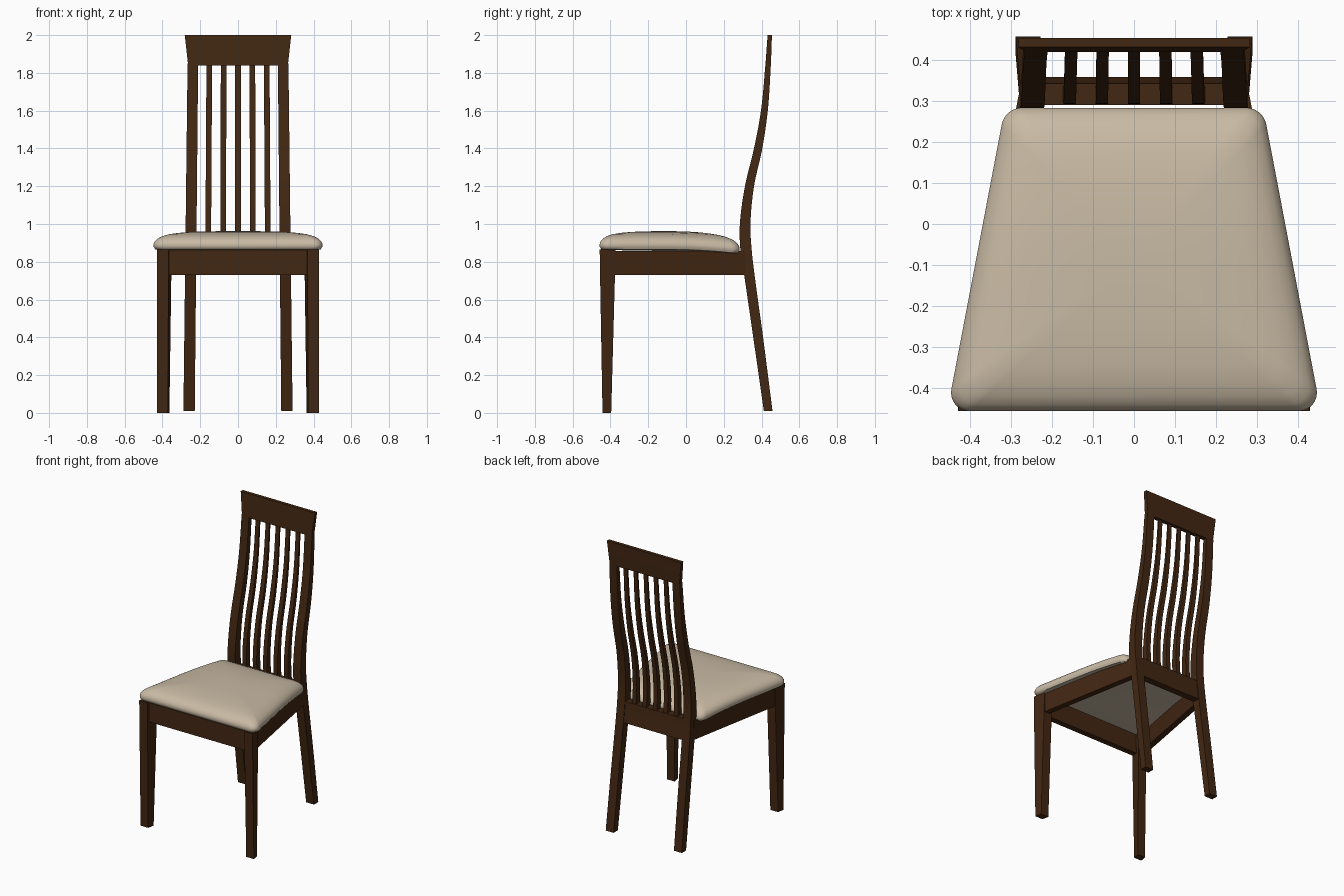
import bpy, math

if "Cube" in bpy.data.objects:
    bpy.data.objects.remove(bpy.data.objects["Cube"])


def material(name, rgb):
    m = bpy.data.materials.new(name)
    m.diffuse_color = (*rgb, 1)
    m.use_nodes = True
    m.node_tree.nodes["Principled BSDF"].inputs["Base Color"].default_value = m.diffuse_color
    return m


WOOD = material("dark wood", (0.054, 0.020, 0.006))
FABRIC = material("beige fabric", (0.58, 0.49, 0.37))


def loft(name, rings, mat, angle=30):
    """Skin a stack of equal-length closed rings, bottom to top, with end caps."""
    n = len(rings[0])
    verts = [p for r in rings for p in r]
    faces = [(k * n + i, k * n + (i + 1) % n, (k + 1) * n + (i + 1) % n, (k + 1) * n + i)
             for k in range(len(rings) - 1) for i in range(n)]
    faces += [tuple(reversed(range(n))), tuple(range(len(verts) - n, len(verts)))]
    me = bpy.data.meshes.new(name)
    me.from_pydata(verts, [], faces)
    me.materials.append(mat)
    ob = bpy.data.objects.new(name, me)
    bpy.context.collection.objects.link(ob)
    bpy.ops.object.select_all(action='DESELECT')
    ob.select_set(True)
    bpy.context.view_layer.objects.active = ob
    bpy.ops.object.shade_smooth_by_angle(angle=math.radians(angle))
    return ob


def mirror(ob):
    ob.modifiers.new("mirror", 'MIRROR')


def rect(x0, x1, y0, y1, z):
    return [(x0, y0, z), (x1, y0, z), (x1, y1, z), (x0, y1, z)]


# Side profile of the back: height, front y, rear y
PROFILE = [(0.01, 0.412, 0.458), (0.40, 0.356, 0.408), (0.73, 0.308, 0.363),
           (0.86, 0.288, 0.348), (1.0, 0.285, 0.341), (1.2, 0.312, 0.360),
           (1.4, 0.360, 0.404), (1.6, 0.397, 0.433), (1.84, 0.420, 0.449),
           (2.0, 0.432, 0.455)]


def back_y(z):
    """Smooth front and rear y of the back at height z (Catmull-Rom)."""
    k = 0
    while k < len(PROFILE) - 2 and z > PROFILE[k + 1][0]:
        k += 1
    a, b = PROFILE[k], PROFILE[k + 1]
    p, q = PROFILE[max(k - 1, 0)], PROFILE[min(k + 2, len(PROFILE) - 1)]
    h = b[0] - a[0]
    t = (z - a[0]) / h
    out = []
    for c in (1, 2):
        m0 = (b[c] - p[c]) / (b[0] - p[0]) * h
        m1 = (q[c] - a[c]) / (q[0] - a[0]) * h
        out.append((2*t**3 - 3*t*t + 1) * a[c] + (t**3 - 2*t*t + t) * m0
                   + (3*t*t - 2*t**3) * b[c] + (t**3 - t*t) * m1)
    return out


def back_part(name, z0, z1, xs, shrink=0.0, steps=24):
    """Part following the back curve; xs(t) gives its x range from bottom to top."""
    rings = []
    for i in range(steps + 1):
        t = i / steps
        z = z0 + (z1 - z0) * t
        f, r = back_y(z)
        rings.append(rect(*xs(t), f + shrink, r - shrink, z))
    return loft(name, rings, WOOD)


# Back posts running from floor to top rail
mirror(back_part("back_post", 0.01, 1.85,
                 lambda t: (0.229 - 0.018 * t, 0.289 - 0.022 * t), steps=40))

# Flared top rail and lower back rail
back_part("top_rail", 1.84, 2.0, lambda t: (-0.264 - 0.018 * t, 0.264 + 0.018 * t), steps=6)
back_part("back_rail", 0.73, 0.87, lambda t: (-0.23, 0.23), 0.004, steps=4)

# Five slats
for i in range(-2, 3):
    back_part("slat", 0.86, 1.85,
              lambda t: (i * (0.079 - 0.003 * t) - 0.015, i * (0.079 - 0.003 * t) + 0.015),
              0.010)

# Tapered front legs, skewed to follow the seat sides
def leg_ring(z, xi, xo, y0, y1):
    s = 0.19 * (y1 - y0)
    return [(xi, y0, z), (xo, y0, z), (xo - s, y1, z), (xi - s, y1, z)]


mirror(loft("front_leg", [leg_ring(0, 0.372, 0.430, -0.442, -0.396),
                          leg_ring(0.73, 0.368, 0.430, -0.455, -0.376),
                          leg_ring(0.865, 0.367, 0.430, -0.457, -0.372)], WOOD))

# Front and side aprons
loft("front_apron", [rect(-0.38, 0.38, -0.445, -0.405, z) for z in (0.73, 0.862)], WOOD)
mirror(loft("side_apron", [[(0.372, -0.39, z), (0.412, -0.39, z),
                            (0.282, 0.315, z), (0.242, 0.315, z)] for z in (0.73, 0.858)], WOOD))


# Padded seat: rounded trapezoid outline, stacked and drawn in toward the crown
def outline():
    pts = []
    corners = [(0.402, -0.412, 0.045, -90, 10), (0.274, 0.234, 0.05, 10, 90)]
    for cx, cy, r, a0, a1 in corners:
        for k in range(9):
            a = math.radians(a0 + (a1 - a0) * k / 8)
            pts.append((cx + r * math.cos(a), cy + r * math.sin(a)))
        if a0 == -90:
            x0, y0 = pts[-1]
            a = math.radians(10)
            x1, y1 = 0.274 + 0.05 * math.cos(a), 0.234 + 0.05 * math.sin(a)
            pts += [(x0 + (x1 - x0) * k / 8, y0 + (y1 - y0) * k / 8) for k in range(1, 8)]
    return pts + [(-x, y) for x, y in reversed(pts)]


def seat_ring(inset, z):
    s = 1 - inset / 0.4
    ring = []
    for x, y in outline():
        px, py = x * s, -0.087 + (y + 0.087) * s
        u = min(max((py + 0.1) / 0.38, 0), 1)
        ring.append((px, py, z - 0.022 * u * u))
    return ring


SEAT = [(0.03, 0.862), (0.008, 0.866), (0.0, 0.880), (0.0, 0.893), (0.005, 0.908),
        (0.018, 0.922), (0.04, 0.935), (0.075, 0.946), (0.12, 0.953), (0.18, 0.958),
        (0.25, 0.961), (0.32, 0.962), (0.38, 0.962)]
loft("seat", [seat_ring(*s) for s in SEAT], FABRIC, 50)
